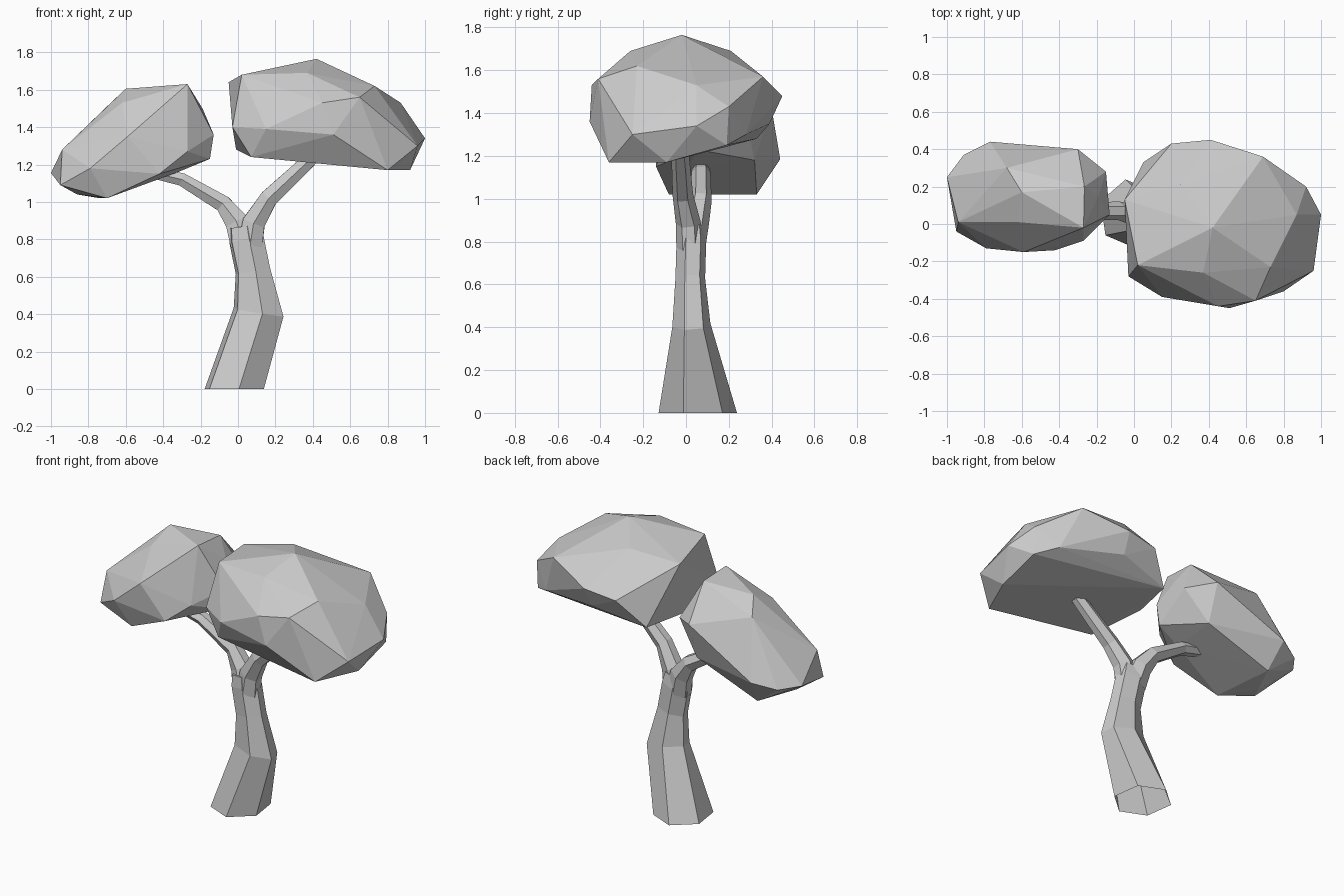
import bpy
import bmesh
from math import cos, sin, tau
from mathutils import Vector

default_cube = bpy.data.objects.get("Cube")
if default_cube:
    bpy.data.objects.remove(default_cube, do_unlink=True)

# One plain grey shared by every part
GREY = (.6, .6, .6, 1)
grey = bpy.data.materials.new("plain_grey")
grey.use_nodes = True
grey.diffuse_color = GREY
grey.node_tree.nodes["Principled BSDF"].inputs["Base Color"].default_value = GREY


def add_object(name, bm):
    """Turn a bmesh into a flat-shaded object with outward normals."""
    bmesh.ops.recalc_face_normals(bm, faces=bm.faces[:])
    mesh = bpy.data.meshes.new(name)
    bm.to_mesh(mesh)
    bm.free()
    mesh.materials.append(grey)
    obj = bpy.data.objects.new(name, mesh)
    bpy.context.collection.objects.link(obj)
    return obj


def limb(name, stations, twist=0, flat_start=False, sides=6):
    """Loft a tube, open at its foot, through (centre, width, depth) stations."""
    bm = bmesh.new()
    centres = [Vector(centre) for centre, _, _ in stations]
    rings = []
    for i, (_, wide, deep) in enumerate(stations):
        before = centres[max(i - 1, 0)]
        after = centres[min(i + 1, len(centres) - 1)]
        tangent = (after - before).normalized()
        if flat_start and i == 0:
            tangent = Vector((0, 0, 1))
        depth_axis = Vector((0, 1, 0))
        depth_axis = (depth_axis - tangent * depth_axis.dot(tangent)).normalized()
        width_axis = depth_axis.cross(tangent)
        ring = []
        for k in range(sides):
            angle = tau * k / sides + twist
            offset = width_axis * (wide * sin(angle)) - depth_axis * (deep * cos(angle))
            ring.append(bm.verts.new(centres[i] + offset))
        rings.append(ring)
    for lower, upper in zip(rings, rings[1:]):
        for k in range(sides):
            n = (k + 1) % sides
            bm.faces.new((lower[k], lower[n], upper[n], upper[k]))
    bm.faces.new(rings[-1])
    return add_object(name, bm)


def canopy(name, corners):
    """Wrap a faceted boulder-like leaf mass around its corner points."""
    bm = bmesh.new()
    for corner in corners:
        bm.verts.new(corner)
    hull = bmesh.ops.convex_hull(bm, input=bm.verts[:])
    loose = {v for v in hull["geom_interior"] + hull["geom_unused"]
             if isinstance(v, bmesh.types.BMVert)}
    bmesh.ops.delete(bm, geom=list(loose), context="VERTS")
    return add_object(name, bm)


# Leaning trunk with a flared, open foot
limb("trunk", [
    ((-.02, .055, 0), .17, .185),
    ((.11, .025, .41), .145, .09),
    ((.08, .02, .63), .1, .07),
    ((.045, .025, .8), .1, .07),
    ((.035, .025, .87), .09, .06),
], twist=.15, flat_start=True)

# Fork into two limbs
limb("left_branch", [
    ((.065, .015, .77), .075, .06),
    ((.085, .01, .89), .07, .058),
    ((.165, -.015, 1.02), .055, .048),
    ((.41, -.03, 1.25), .042, .04),
])
limb("right_branch", [
    ((.03, .03, .77), .08, .06),
    ((-.005, .05, .89), .072, .058),
    ((-.08, .07, .99), .052, .05),
    ((-.3, .07, 1.12), .04, .045),
    ((-.43, .07, 1.15), .035, .04),
])

# Large leaf mass on the left limb
canopy("left_canopy", [
    # crown
    (.42, -.02, 1.765), (.02, -.22, 1.68), (.37, -.26, 1.69),
    (.73, -.23, 1.62), (-.05, .13, 1.64), (.25, .21, 1.69),
    # front rim
    (-.03, -.28, 1.4), (.15, -.39, 1.39), (.45, -.44, 1.53),
    (.65, -.41, 1.56), (.51, -.45, 1.36), (.8, -.36, 1.17),
    # outer rim
    (.92, -.09, 1.17), (.96, -.25, 1.3), (1, .05, 1.34),
    (.87, .05, 1.53), (.92, .2, 1.43),
    # back rim
    (.69, .36, 1.57), (.41, .45, 1.48), (.2, .43, 1.45),
    (.05, .33, 1.28), (.4, .39, 1.35), (.8, .28, 1.3), (.92, .19, 1.25),
    # underside
    (.07, -.3, 1.24), (-.01, .05, 1.28),
])

# Small leaf mass on the right limb
canopy("right_canopy", [
    # crown
    (-.6, .17, 1.605), (-.62, .01, 1.53), (-.43, .08, 1.61),
    (-.27, -.02, 1.63), (-.265, .2, 1.615), (-.68, .3, 1.53),
    # inner rim
    (-.19, .15, 1.5), (-.3, .4, 1.42), (-.15, .28, 1.38),
    (-.13, .05, 1.36), (-.15, .05, 1.23), (-.27, -.09, 1.27),
    # front rim
    (-.41, -.06, 1.465), (-.59, -.15, 1.35), (-.42, -.14, 1.15),
    (-.79, -.13, 1.18), (-.94, .01, 1.28), (-.95, -.04, 1.09),
    # outer and back rim
    (-1, .25, 1.155), (-.91, .37, 1.15), (-.77, .44, 1.185),
    # underside
    (-.7, -.08, 1.02), (-.86, .1, 1.04), (-.74, .33, 1.02),
    (-.32, .02, 1.16), (-.3, .32, 1.18),
])
